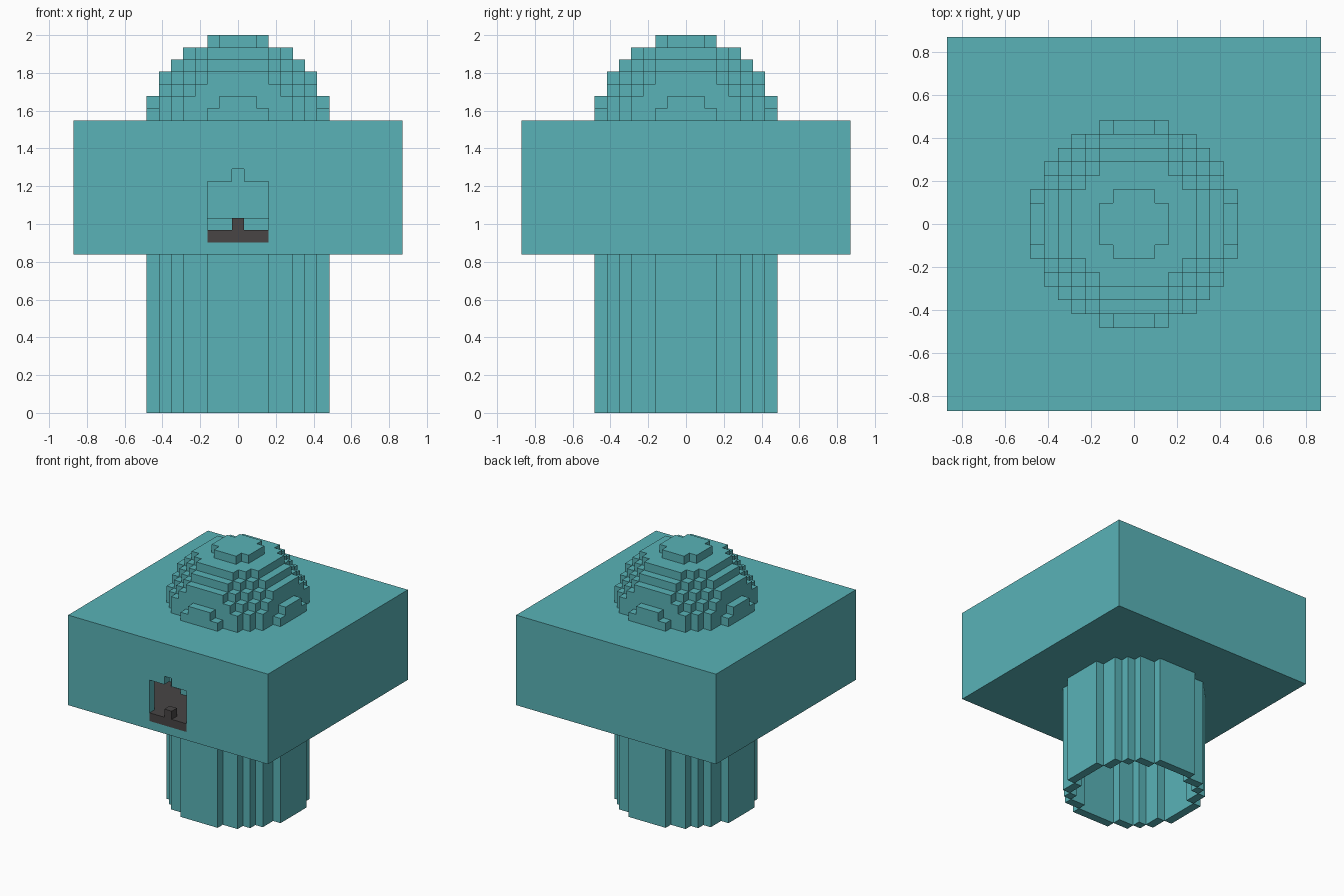
import bpy, bmesh
from mathutils import Vector

if "Cube" in bpy.data.objects:
    bpy.data.objects.remove(bpy.data.objects["Cube"], do_unlink=True)

U = 2 / 31                      # edge of one block
OUTER, INNER = 7.5 ** 2, 6.5 ** 2
HALF = 13                       # blocks from the box centre to its wall
BASE, ROOF = 13, 23             # bottom and top layers of the box
DOME_CENTRE = 23


def make_material(name, color):
    mat = bpy.data.materials.new(name)
    mat.use_nodes = True
    mat.diffuse_color = (*color, 1)
    bsdf = mat.node_tree.nodes["Principled BSDF"]
    bsdf.inputs["Base Color"].default_value = (*color, 1)
    bsdf.inputs["Roughness"].default_value = 0.8
    return mat


teal = make_material("teal", (0.10, 0.45, 0.475))
charcoal = make_material("charcoal", (0.065, 0.06, 0.06))


def build_blocks(name, cells, mat):
    """Skin a set of block cells with faces only where a neighbour is empty."""
    bm = bmesh.new()
    for cell in cells:
        centre = Vector(cell) + Vector((0, 0, 0.5))
        for axis in range(3):
            for sign in (-1, 1):
                near = list(cell)
                near[axis] += sign
                if tuple(near) in cells:
                    continue
                n, a, b = Vector(), Vector(), Vector()
                n[axis] = sign / 2
                a[(axis + 1) % 3] = 0.5
                b[(axis + 2) % 3] = sign / 2
                corners = (-a - b, a - b, a + b, b - a)
                bm.faces.new([bm.verts.new((centre + n + c) * U) for c in corners])
    bmesh.ops.remove_doubles(bm, verts=bm.verts, dist=U / 100)
    # Merge coplanar block faces into large flat ones
    bmesh.ops.dissolve_limit(bm, angle_limit=0.01, verts=bm.verts, edges=bm.edges)
    mesh = bpy.data.meshes.new(name)
    bm.to_mesh(mesh)
    bm.free()
    mesh.materials.append(mat)
    obj = bpy.data.objects.new(name, mesh)
    bpy.context.collection.objects.link(obj)
    return obj


def in_disc(x, y):
    return x * x + y * y <= OUTER


def in_window(x, y, z):
    body = abs(x) <= 2 and BASE < z < BASE + 6
    notch = x == 0 and z == BASE + 6
    return y == -HALF and (body or notch)


plan = [(x, y) for x in range(-HALF, HALF + 1) for y in range(-HALF, HALF + 1)]

# Hollow stem, rising a little way into the box
stem = {(x, y, z) for x, y in plan for z in range(BASE + 3)
        if INNER < x * x + y * y <= OUTER}
build_blocks("stem", stem, teal)

# Hollow box with a window in front and a round opening for the stem
box = set()
for x, y in plan:
    for z in range(BASE, ROOF + 1):
        wall = max(abs(x), abs(y)) == HALF and not in_window(x, y, z)
        bottom = z == BASE and not in_disc(x, y)
        if wall or bottom or z == ROOF:
            box.add((x, y, z))
build_blocks("box", box, teal)

# Stepped hollow dome on the roof
dome = {(x, y, z) for x, y in plan for z in range(ROOF + 1, 31)
        if INNER < x * x + y * y + (z - DOME_CENTRE) ** 2 <= OUTER}
build_blocks("dome", dome, teal)

# Dark floor inside the box, running out through the window sill
level = BASE + 1
floor = {(x, y, level) for x, y in plan if not in_disc(x, y)
         and (max(abs(x), abs(y)) < HALF or in_window(x, y, level))}
build_blocks("inner_floor", floor, charcoal)

# Single dark block standing on the sill
build_blocks("sill_block", {(0, -HALF, level + 1)}, charcoal)
